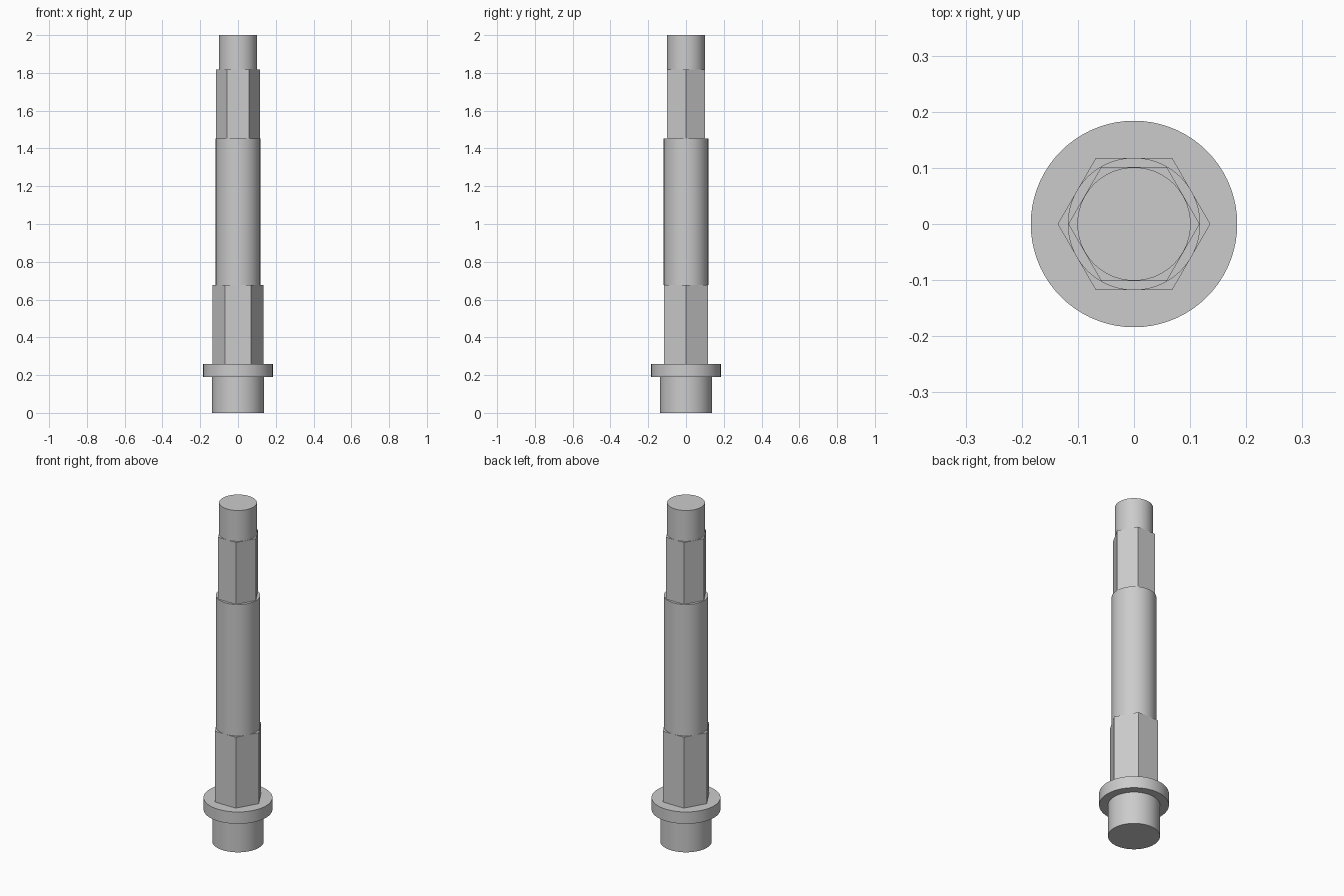
import bpy
import bmesh
from math import cos, sin, tau, radians

cube = bpy.data.objects.get("Cube")
if cube:
    bpy.data.objects.remove(cube, do_unlink=True)

# Plain metal colour
GREY = (0.6, 0.6, 0.6, 1.0)
metal = bpy.data.materials.new("grey metal")
metal.use_nodes = True
metal.diffuse_color = GREY
metal.node_tree.nodes["Principled BSDF"].inputs["Base Color"].default_value = GREY


def prism(name, sides, radius, bottom, top):
    """Upright prism with its first corner on +x; round ones are shaded smooth."""
    bm = bmesh.new()
    ring = [bm.verts.new((radius * cos(tau * i / sides), radius * sin(tau * i / sides), bottom))
            for i in range(sides)]
    base = bm.faces.new(ring)
    cap = bmesh.ops.extrude_face_region(bm, geom=[base], use_keep_orig=True)["geom"]
    for v in cap:
        if isinstance(v, bmesh.types.BMVert):
            v.co.z = top
    bmesh.ops.recalc_face_normals(bm, faces=bm.faces)
    mesh = bpy.data.meshes.new(name)
    bm.to_mesh(mesh)
    bm.free()
    mesh.materials.append(metal)
    obj = bpy.data.objects.new(name, mesh)
    bpy.context.collection.objects.link(obj)
    if sides > 6:
        bpy.ops.object.select_all(action="DESELECT")
        obj.select_set(True)
        bpy.context.view_layer.objects.active = obj
        bpy.ops.object.shade_smooth_by_angle(angle=radians(30))


ROUND, HEX = 72, 6

# Stacked sections from the foot up
prism("base_journal", ROUND, 0.137, 0.0, 0.19)
prism("collar", ROUND, 0.184, 0.19, 0.26)
prism("lower_hex", HEX, 0.136, 0.26, 0.678)
prism("main_shaft", ROUND, 0.118, 0.678, 1.453)
prism("upper_hex", HEX, 0.117, 1.453, 1.818)
prism("top_journal", ROUND, 0.101, 1.818, 2.0)
